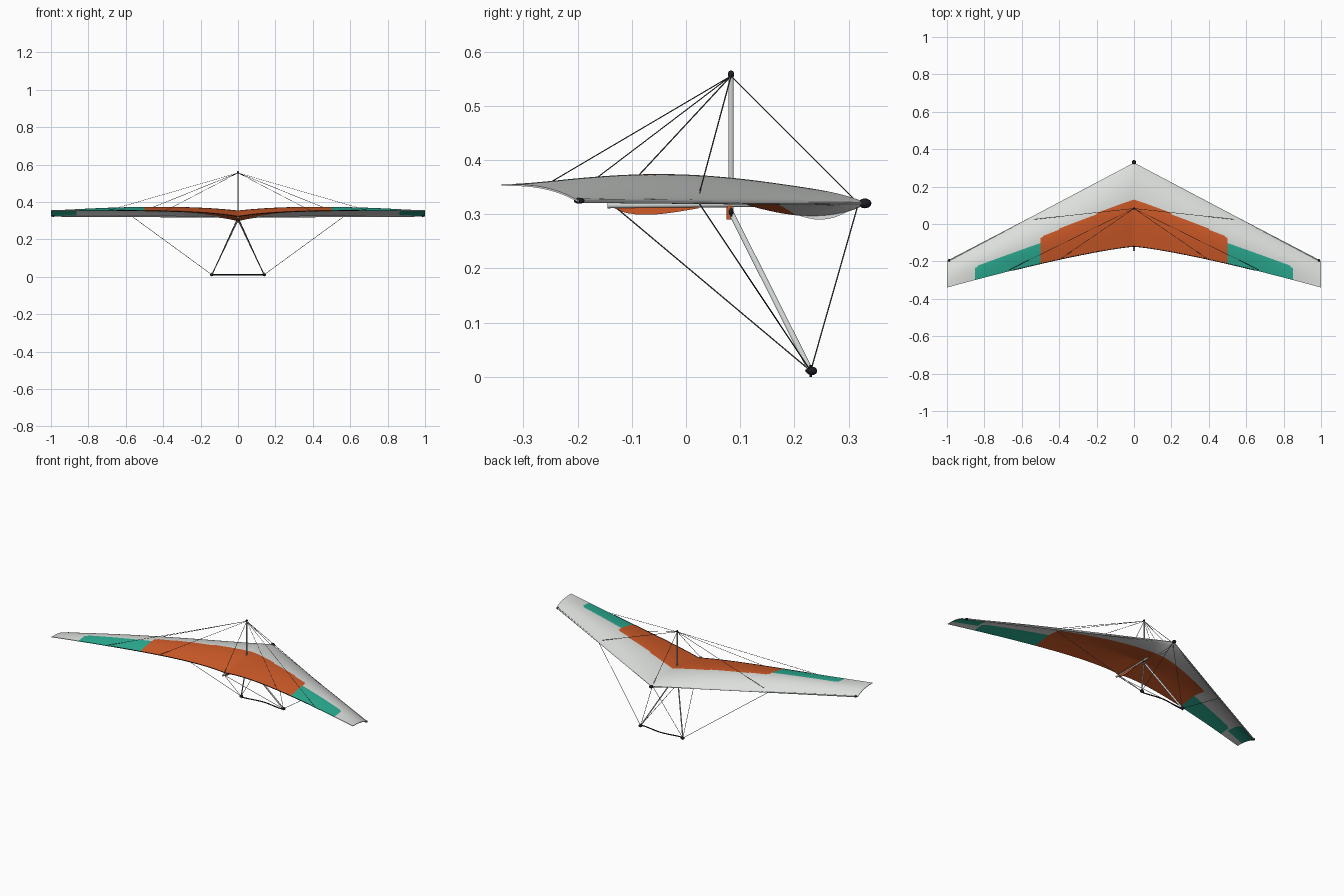
import bpy, bmesh, math
from mathutils import Vector, Matrix

if "Cube" in bpy.data.objects:
    bpy.data.objects.remove(bpy.data.objects["Cube"])


def mat(name, r, g, b):
    m = bpy.data.materials.new(name)
    m.diffuse_color = (r, g, b, 1)
    m.use_nodes = True
    m.node_tree.nodes["Principled BSDF"].inputs["Base Color"].default_value = m.diffuse_color
    return m


WHITE = mat("sail white", 0.72, 0.74, 0.72)
ORANGE = mat("sail orange", 0.63, 0.105, 0.022)
TEAL = mat("sail teal", 0.024, 0.42, 0.29)
METAL = mat("aluminium", 0.60, 0.63, 0.62)
BLACK = mat("black fittings", 0.012, 0.013, 0.018)
WIRE = mat("wire grey", 0.09, 0.095, 0.10)


def finish(name, bm, mats):
    me = bpy.data.meshes.new(name)
    bmesh.ops.recalc_face_normals(bm, faces=bm.faces[:])
    bm.to_mesh(me)
    bm.free()
    for m in mats:
        me.materials.append(m)
    ob = bpy.data.objects.new(name, me)
    bpy.context.collection.objects.link(ob)
    bpy.ops.object.select_all(action='DESELECT')
    ob.select_set(True)
    bpy.context.view_layer.objects.active = ob
    bpy.ops.object.shade_smooth_by_angle(angle=math.radians(50))
    return ob


def rod(name, a, b, r, m, sides=12, flat=1.0):
    """Tube between two points, optionally flattened sideways."""
    a, b = Vector(a), Vector(b)
    d = (b - a).normalized()
    across = (Vector((1, 0, 0)) - d * d.x).normalized()
    bm = bmesh.new()
    bmesh.ops.create_cone(bm, cap_ends=True, segments=sides, radius1=r, radius2=r, depth=(b - a).length)
    for v in bm.verts:
        v.co.x *= flat
    bm.transform(Matrix((across, d.cross(across), d)).transposed().to_4x4())
    bmesh.ops.translate(bm, verts=bm.verts, vec=(a + b) / 2)
    return finish(name, bm, [m])


def blob(name, c, size, m):
    bm = bmesh.new()
    bmesh.ops.create_uvsphere(bm, u_segments=16, v_segments=10, radius=1)
    bmesh.ops.scale(bm, verts=bm.verts, vec=size)
    bmesh.ops.translate(bm, verts=bm.verts, vec=c)
    return finish(name, bm, [m])


def fin(name, y0, y1, z, drop, skew, m):
    """Thin fabric pocket hanging below the keel."""
    bm = bmesh.new()
    us = [i / 12 for i in range(13)]
    upper = [(y0 + (y1 - y0) * u, z) for u in us]
    lower = [(y0 + (y1 - y0) * u, z - 0.003 - drop * math.sin(math.pi * u ** skew)) for u in us]
    face = bm.faces.new([bm.verts.new((-0.002, *p)) for p in upper + lower[::-1]])
    ext = bmesh.ops.extrude_face_region(bm, geom=[face])
    bmesh.ops.translate(bm, vec=(0.004, 0, 0),
                        verts=[v for v in ext["geom"] if isinstance(v, bmesh.types.BMVert)])
    finish(name, bm, [m])


def path(name, pts, r, m):
    """Round tube through a list of points."""
    cu = bpy.data.curves.new(name, 'CURVE')
    cu.dimensions = '3D'
    cu.bevel_depth = r
    cu.bevel_resolution = 2
    cu.use_fill_caps = True
    sp = cu.splines.new('POLY')
    sp.points.add(len(pts) - 1)
    for p, co in zip(sp.points, pts):
        p.co = (*co, 1)
    cu.materials.append(m)
    bpy.context.collection.objects.link(bpy.data.objects.new(name, cu))


# Sail shape: x is span (0..1), t is chord fraction from leading to trailing edge
def edge_le(x):
    return 0.328 - 0.528 * x


def edge_te(x):
    return -0.12 - 0.22 * x ** 1.25


def sail_point(x, t, under):
    ax = abs(x)
    y = edge_le(ax) + (edge_te(ax) - edge_le(ax)) * t
    z_le = 0.322 + 0.003 * ax
    z_te = 0.322 + 0.034 * (1 - math.exp(-ax / 0.2))
    camber = 0.032 + 0.038 * ax - 0.059 * ax * ax
    z = z_le + (z_te - z_le) * t + camber * math.sin(math.pi * t ** 0.8)
    if under:
        # belly below the nose, fading towards the tips
        belly = math.sin(math.pi * min(t / 0.65, 1) ** 0.8)
        fat = 2.598 * math.sqrt(t) * (1 - t)
        z -= 0.003 + 0.042 * math.exp(-ax / 0.2) * belly + 0.008 * (1 - ax) * fat
    return x, y, z


def sail_colour(x, t, under):
    ax = abs(x)
    if ax < 0.5:
        start = 0.27 if under else 0.43 + 0.10 * ax
        return 1 if t > start + max(0, ax - 0.47) else 0
    if ax < 0.855:
        return 2 if t > 0.60 + 3 * max(0, ax - 0.83) else 0
    return 2 if under and ax > 0.865 and t < 0.74 else 0


# Sail with coloured panels
NX, NT = 160, 50
bm = bmesh.new()
grids = []
for under in (False, True):
    grids.append([[bm.verts.new(sail_point(-1 + 2 * i / NX, j / NT, under))
                   for j in range(NT + 1)] for i in range(NX + 1)])
for under, g in enumerate(grids):
    for i in range(NX):
        for j in range(NT):
            f = bm.faces.new((g[i][j], g[i + 1][j], g[i + 1][j + 1], g[i][j + 1]))
            f.material_index = sail_colour(-1 + (2 * i + 1) / NX, (j + 0.5) / NT, bool(under))
top, low = grids
for i in range(NX):
    for j in (0, NT):
        f = bm.faces.new((top[i][j], top[i + 1][j], low[i + 1][j], low[i][j]))
        f.material_index = sail_colour(-1 + (2 * i + 1) / NX, j / NT, False)
for j in range(NT):
    for i in (0, NX):
        bm.faces.new((top[i][j], top[i][j + 1], low[i][j + 1], low[i][j]))
finish("sail", bm, [WHITE, ORANGE, TEAL])

# Dark cord along the inner trailing edge
path("trailing_cord", [sail_point(-0.65 + 1.3 * i / 40, 1, False) for i in range(41)], 0.0018, BLACK)

# Fabric pockets under the keel
fin("keel_pocket", -0.132, 0.023, 0.314, 0.012, 0.7, ORANGE)
fin("nose_pocket", 0.16, 0.316, 0.318, 0.025, 1.2, WHITE)

# Frame: keel, kingpost and fittings
NOSE = (0, 0.318, 0.32)
APEX = (0, 0.083, 0.303)
PEAK = (0, 0.083, 0.555)
TAIL = (0, -0.138, 0.317)
rod("keel", (0, -0.145, 0.316), (0, 0.32, 0.32), 0.005, METAL)
rod("kingpost", (0, 0.083, 0.31), PEAK, 0.0045, METAL, flat=0.6)
blob("kingpost_cap", (0, 0.083, 0.558), (0.006, 0.006, 0.007), BLACK)
blob("nose_cap", (0, 0.330, 0.32), (0.011, 0.012, 0.009), BLACK)
blob("apex_bracket", (0, 0.083, 0.304), (0.008, 0.005, 0.008), BLACK)
rod("hang_strap", (0, 0.080, 0.290), (0, 0.080, 0.322), 0.005, ORANGE, 8)
blob("hang_ring", (0, 0.085, 0.296), (0.006, 0.004, 0.006), BLACK)
rod("nose_wire", PEAK, NOSE, 0.0012, WIRE, 6)
rod("tail_wire", PEAK, TAIL, 0.0012, WIRE, 6)

for s, side in ((-1, "left"), (1, "right")):
    corner = (s * 0.14, 0.23, 0.011)
    anchor = (s * 0.57, edge_le(0.57) - 0.006, 0.325)
    # Leading edge spar and tip cap
    rod(side + "_leading_spar", (0, 0.32, 0.32), (s * 0.99, -0.196, 0.325), 0.004, METAL)
    blob(side + "_tip_cap", (s * 0.988, -0.197, 0.325), (0.008, 0.010, 0.0055), BLACK)
    # Control frame
    rod(side + "_downtube", APEX, corner, 0.005, METAL, flat=0.55)
    blob(side + "_corner", (s * 0.14, 0.232, 0.011), (0.011, 0.010, 0.008), BLACK)
    rod(side + "_corner_pin", (s * 0.14, 0.23, 0), (s * 0.14, 0.23, 0.022), 0.002, BLACK, 8)
    # Rigging
    rod(side + "_lower_side_wire", corner, anchor, 0.0012, WIRE, 6)
    rod(side + "_upper_side_wire", PEAK, anchor, 0.0012, WIRE, 6)
    rod(side + "_front_wire", corner, NOSE, 0.0012, WIRE, 6)
    rod(side + "_rear_wire", corner, (0, -0.13, 0.313), 0.0012, WIRE, 6)
    for n, x in enumerate((0.39, 0.69)):
        rod(f"{side}_luff_line_{n + 1}", PEAK, sail_point(s * x, 0.99, False), 0.001, WIRE, 6)

# Slightly bowed base bar
path("base_bar", [(0.14 * u / 8, 0.231 + 0.008 * math.cos(math.pi * u / 8), 0.011)
                  for u in range(-8, 9)], 0.0032, BLACK)
